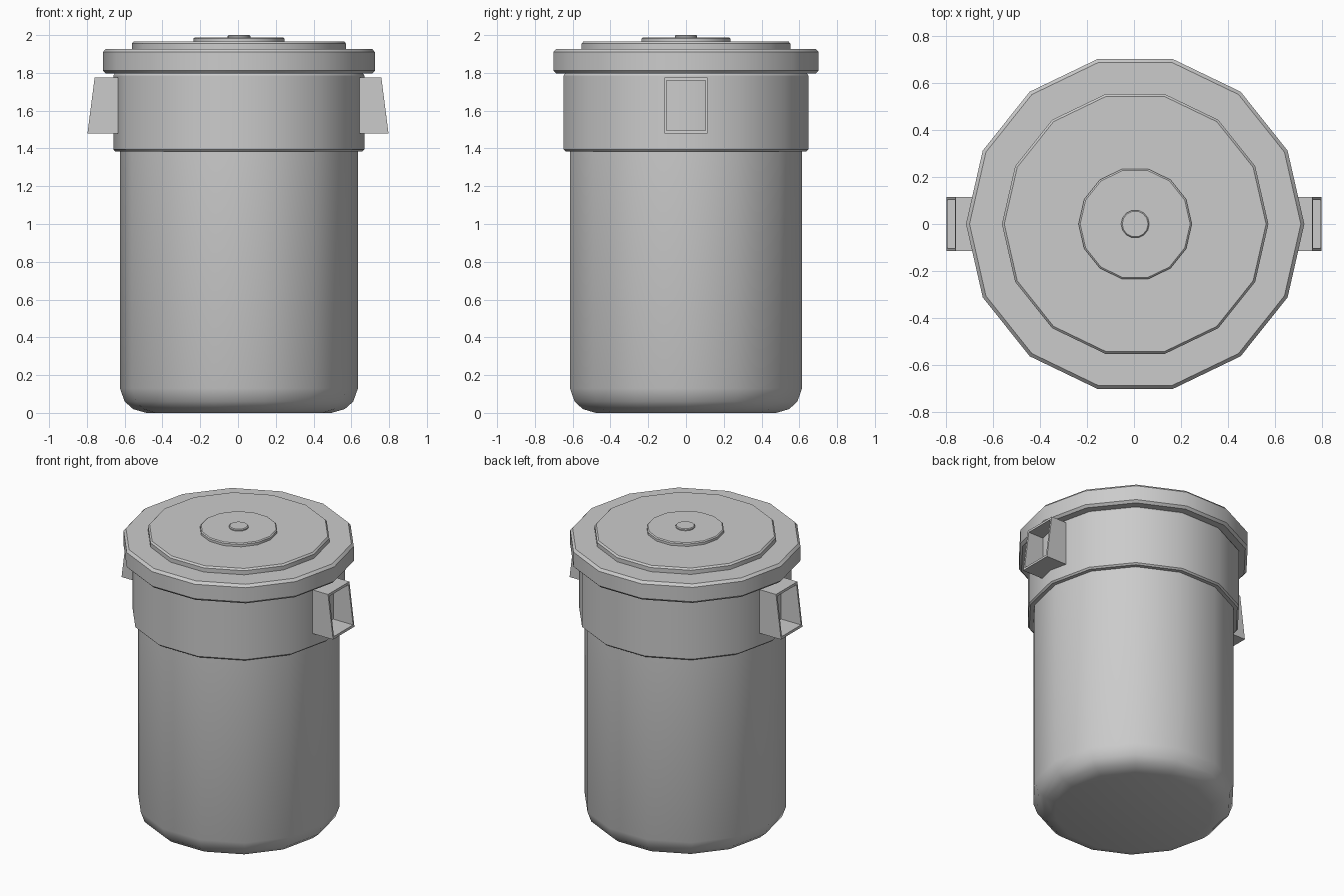
import bpy, bmesh, math

if "Cube" in bpy.data.objects:
    bpy.data.objects.remove(bpy.data.objects["Cube"])

SIDES = 14
CX = 0.005  # the body sits slightly off the handle centre


def finish(name, bm):
    bmesh.ops.remove_doubles(bm, verts=bm.verts, dist=1e-5)
    bmesh.ops.recalc_face_normals(bm, faces=bm.faces)
    me = bpy.data.meshes.new(name)
    bm.to_mesh(me)
    bm.free()
    ob = bpy.data.objects.new(name, me)
    bpy.context.collection.objects.link(ob)
    bpy.ops.object.select_all(action='DESELECT')
    bpy.context.view_layer.objects.active = ob
    ob.select_set(True)
    bpy.ops.object.shade_smooth_by_angle(angle=math.radians(32))
    return ob


def lathe(name, profile):
    """Spin (radius, z) points around z, capping both ends."""
    bm = bmesh.new()
    rings = []
    for r, z in profile:
        rings.append([bm.verts.new((CX + r * math.cos(2 * math.pi * i / SIDES),
                                    r * math.sin(2 * math.pi * i / SIDES), z))
                      for i in range(SIDES)])
    for a, b in zip(rings, rings[1:]):
        for i in range(SIDES):
            j = (i + 1) % SIDES
            bm.faces.new((a[i], a[j], b[j], b[i]))
    bm.faces.new(rings[0])
    bm.faces.new(rings[-1])
    return finish(name, bm)


# can body with rounded foot
lathe("can_body", [(0.49, 0), (0.56, 0.02), (0.605, 0.06), (0.63, 0.13), (0.63, 1.40)])

# wide collar around the top
lathe("collar", [(0.62, 1.385), (0.655, 1.385), (0.665, 1.395),
                 (0.665, 1.785), (0.655, 1.80)])

# stepped lid
lathe("lid", [(0.64, 1.797), (0.705, 1.797), (0.72, 1.812), (0.72, 1.91), (0.705, 1.927),
              (0.567, 1.927), (0.567, 1.955), (0.557, 1.966),
              (0.241, 1.966), (0.241, 1.982), (0.234, 1.988)])
lathe("lid_knob", [(0.06, 1.98), (0.06, 1.995), (0.055, 2.0)])


# hollow handles: tapered box, outer face inset and pushed in
def handle(name, side):
    bm = bmesh.new()

    def loop(pts):
        return [bm.verts.new((side * x, y, z)) for x, y, z in pts]

    def rect(xb, xt, w, z0, z1):
        return loop([(xb, -w, z0), (xb, w, z0), (xt, w, z1), (xt, -w, z1)])

    loops = [rect(0.635, 0.635, 0.115, 1.478, 1.775),
             rect(0.797, 0.759, 0.115, 1.478, 1.775),
             rect(0.795, 0.761, 0.103, 1.494, 1.759),
             rect(0.645, 0.645, 0.103, 1.494, 1.759)]
    for a, b in zip(loops, loops[1:]):
        for i in range(4):
            j = (i + 1) % 4
            bm.faces.new((a[i], a[j], b[j], b[i]))
    bm.faces.new(loops[0])
    bm.faces.new(loops[-1])
    finish(name, bm)


handle("handle_right", 1)
handle("handle_left", -1)
